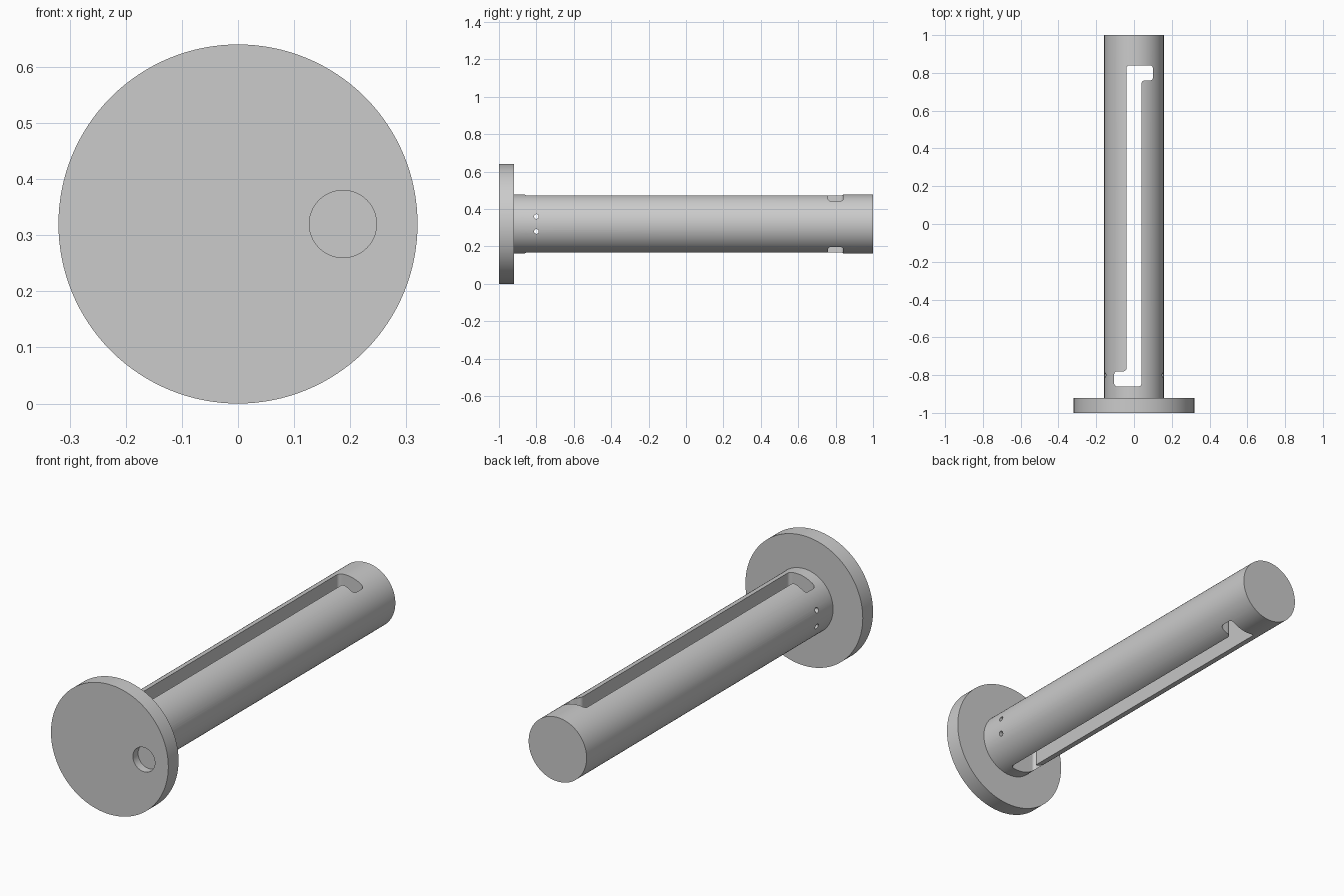
import bpy, bmesh, math
from mathutils import Matrix, Vector

if "Cube" in bpy.data.objects:
    bpy.data.objects.remove(bpy.data.objects["Cube"], do_unlink=True)

AXIS_Z = 0.32

grey = bpy.data.materials.new("plain grey")
grey.use_nodes = True
grey.diffuse_color = (0.6, 0.6, 0.6, 1)
grey.node_tree.nodes["Principled BSDF"].inputs["Base Color"].default_value = (0.6, 0.6, 0.6, 1)


def make_object(name, bm):
    bmesh.ops.recalc_face_normals(bm, faces=bm.faces)
    mesh = bpy.data.meshes.new(name)
    bm.to_mesh(mesh)
    bm.free()
    mesh.materials.append(grey)
    obj = bpy.data.objects.new(name, mesh)
    bpy.context.collection.objects.link(obj)
    return obj


def cylinder(name, axis, radius, start, end, sides=96):
    """Cylinder running from start to end along the given axis."""
    start, end = Vector(start), Vector(end)
    turn = Matrix.Rotation(math.pi / 2, 4, axis)
    bm = bmesh.new()
    bmesh.ops.create_cone(bm, cap_ends=True, segments=sides, radius1=radius, radius2=radius,
                          depth=(end - start).length,
                          matrix=Matrix.Translation((start + end) / 2) @ turn)
    return make_object(name, bm)


def slot_prism(name):
    """Upright Z-shaped prism with rounded corners."""
    outline = [(-0.04, 0.84), (0.10, 0.84), (0.10, 0.76), (0.04, 0.76),
               (0.04, -0.86), (-0.105, -0.86), (-0.105, -0.78), (-0.04, -0.78)]
    bm = bmesh.new()
    face = bm.faces.new([bm.verts.new((x, y, -0.1)) for x, y in outline])
    grown = bmesh.ops.extrude_face_region(bm, geom=[face])["geom"]
    bmesh.ops.translate(bm, vec=(0, 0, 0.9), verts=[v for v in grown if isinstance(v, bmesh.types.BMVert)])
    upright = [e for e in bm.edges if abs(e.verts[0].co.z - e.verts[1].co.z) > 0.5]
    bmesh.ops.bevel(bm, geom=upright, offset=0.016, segments=5, profile=0.5, affect='EDGES')
    return make_object(name, bm)


def cut(target, cutter):
    cutter.hide_render = True
    mod = target.modifiers.new(cutter.name, 'BOOLEAN')
    mod.operation = 'DIFFERENCE'
    mod.solver = 'EXACT'
    mod.object = cutter
    bpy.context.view_layer.objects.active = target
    bpy.ops.object.modifier_apply(modifier=mod.name)
    bpy.data.objects.remove(cutter, do_unlink=True)


# Flange with a shallow round recess in its front
flange = cylinder("flange", 'X', 0.32, (0, -1, AXIS_Z), (0, -0.92, AXIS_Z), 128)
cut(flange, cylinder("recess_cutter", 'X', 0.06, (0.187, -1.1, AXIS_Z), (0.187, -0.96, AXIS_Z), 48))

# Solid shaft with a vertical slot and two cross pin holes
shaft = cylinder("shaft", 'X', 0.158, (0, -0.92, AXIS_Z), (0, 1, AXIS_Z))
cut(shaft, slot_prism("slot_cutter"))
for side in (-1, 1):
    z = AXIS_Z + side * 0.04
    cut(shaft, cylinder("pin_hole_cutter", 'Y', 0.0125, (-0.3, -0.8, z), (0.3, -0.8, z), 24))

# Smooth round walls, crisp rims
for obj in (flange, shaft):
    bpy.ops.object.select_all(action='DESELECT')
    obj.select_set(True)
    bpy.context.view_layer.objects.active = obj
    bpy.ops.object.shade_smooth_by_angle(angle=math.radians(30))
